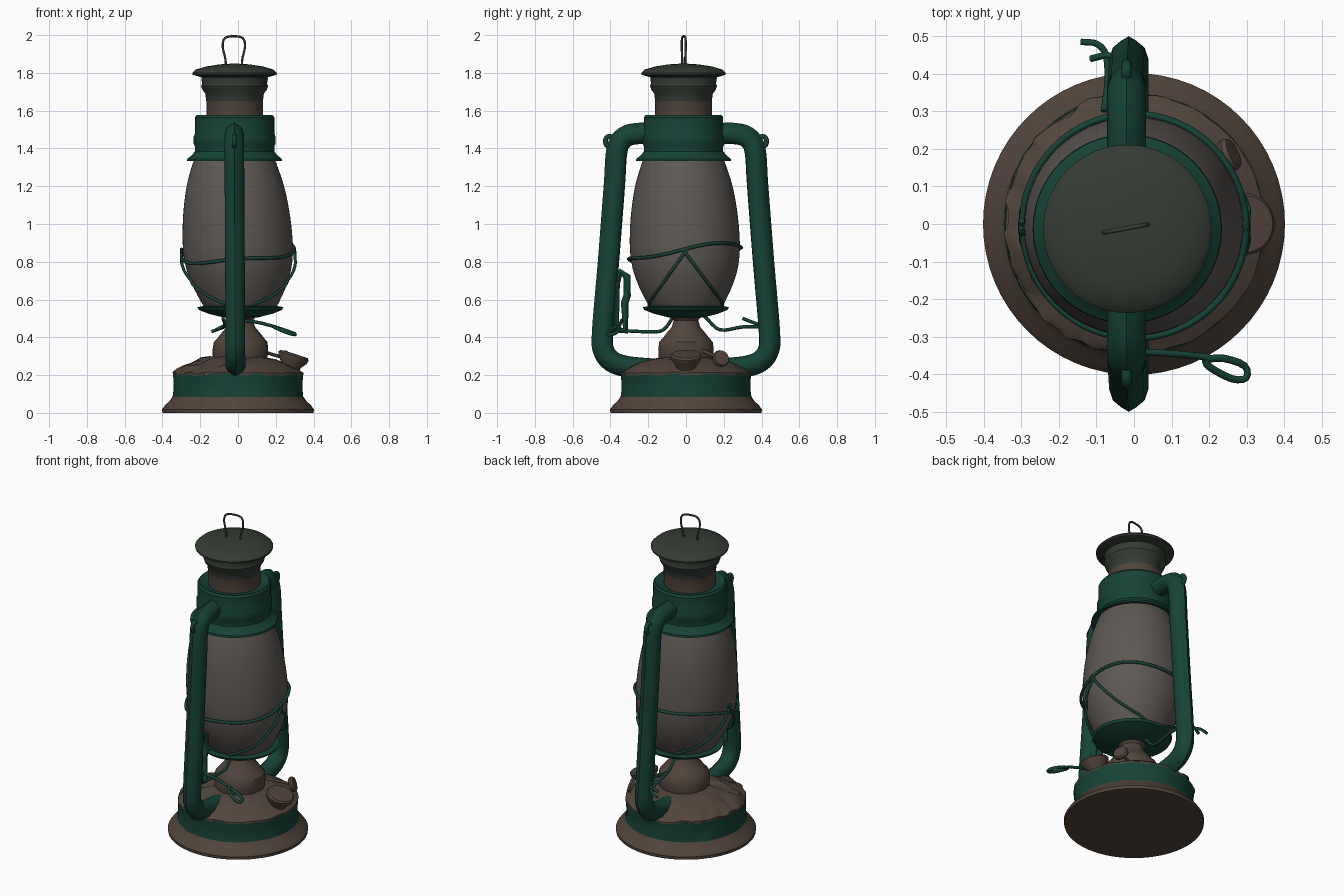
import bpy, bmesh
from math import sin, cos, asin, pi, radians
from mathutils import Vector, noise

if "Cube" in bpy.data.objects:
    bpy.data.objects.remove(bpy.data.objects["Cube"])


def material(name, rgb):
    m = bpy.data.materials.new(name)
    m.diffuse_color = (*rgb, 1)
    m.use_nodes = True
    m.node_tree.nodes["Principled BSDF"].inputs["Base Color"].default_value = m.diffuse_color
    return m


GREEN = material("green_paint", (0.008, 0.055, 0.036))
RUST = material("rusty_brown", (0.085, 0.06, 0.045))
DIRTY = material("dirty_green", (0.035, 0.045, 0.034))
GLASS = material("smoked_glass", (0.11, 0.097, 0.087))


def axis(z):
    # the lantern leans slightly above the burner
    t = min(max((z - 0.5) / 0.8, 0), 1)
    return 0.015 * min(z / 0.4, 1) - 0.033 * t, -0.013 * t


def catmull(pts, steps=6):
    p = [Vector(q) for q in pts]
    p = [2 * p[0] - p[1]] + p + [2 * p[-1] - p[-2]]
    out = []
    for i in range(1, len(p) - 2):
        a, b, c, d = p[i - 1:i + 3]
        for k in range(steps):
            t = k / steps
            out.append(0.5 * (2 * b + (c - a) * t + (2 * a - 5 * b + 4 * c - d) * t * t
                              + (3 * b - a - 3 * c + d) * t ** 3))
    return out + [p[-2]]


def finish(name, bm, mat, angle=35):
    bmesh.ops.remove_doubles(bm, verts=bm.verts, dist=1e-5)
    bmesh.ops.recalc_face_normals(bm, faces=bm.faces)
    me = bpy.data.meshes.new(name)
    bm.to_mesh(me)
    bm.free()
    me.materials.append(mat)
    ob = bpy.data.objects.new(name, me)
    bpy.context.collection.objects.link(ob)
    bpy.ops.object.select_all(action='DESELECT')
    ob.select_set(True)
    bpy.context.view_layer.objects.active = ob
    bpy.ops.object.shade_smooth_by_angle(angle=radians(angle))
    return ob


def bridge(bm, rings):
    n = len(rings[0])
    for a, b in zip(rings, rings[1:]):
        for i in range(n):
            bm.faces.new((a[i], a[(i + 1) % n], b[(i + 1) % n], b[i]))


def lathe(name, profile, mat, rough=0.0, n=64, lean=True):
    bm = bmesh.new()
    rings = []
    for r, z in profile:
        cx, cy = axis(z) if lean else (0, 0)
        ring = []
        for i in range(n):
            a = 2 * pi * i / n
            v = Vector((cx + r * cos(a), cy + r * sin(a), z))
            if rough and r > 0.05:
                k = rough * (1.5 if v.x < -0.05 else 0.5)
                v += noise.noise_vector(v * 16) * k
            ring.append(bm.verts.new(v))
        rings.append(ring)
    bridge(bm, rings)
    return finish(name, bm, mat)


def wire(name, pts, r, mat=GREEN, cyclic=False):
    cu = bpy.data.curves.new(name, 'CURVE')
    cu.dimensions = '3D'
    cu.bevel_depth, cu.bevel_resolution, cu.use_fill_caps = r, 2, True
    s = cu.splines.new('POLY')
    s.points.add(len(pts) - 1)
    for p, q in zip(s.points, pts):
        p.co = (*q, 1)
    s.use_cyclic_u = cyclic
    cu.materials.append(mat)
    ob = bpy.data.objects.new(name, cu)
    bpy.context.collection.objects.link(ob)
    bpy.ops.object.select_all(action='DESELECT')
    ob.select_set(True)
    bpy.context.view_layer.objects.active = ob
    bpy.ops.object.convert(target='MESH')
    bpy.ops.object.shade_smooth_by_angle(angle=radians(50))
    return bpy.context.object


# fuel tank: flange, painted drum, lumpy domed top
lathe("base_flange", [(0, 0), (0.4, 0), (0.402, 0.018), (0.385, 0.042), (0.362, 0.062),
                      (0.347, 0.085)], RUST, lean=False)
lathe("tank_drum", [(0.347, 0.08), (0.342, 0.12), (0.342, 0.16), (0.345, 0.205)], GREEN, 0.005, lean=False)
lathe("tank_top", [(0.345, 0.2), (0.345, 0.212), (0.325, 0.226), (0.29, 0.246), (0.25, 0.266),
                   (0.2, 0.284), (0.15, 0.292), (0.08, 0.295), (0, 0.295)], RUST, 0.013, 80, lean=False)

# burner and globe plate
lathe("burner", [(0.14, 0.27), (0.145, 0.3), (0.147, 0.335), (0.142, 0.375), (0.12, 0.4), (0.105, 0.42),
                 (0.075, 0.455), (0.065, 0.49), (0.085, 0.515), (0.11, 0.54), (0, 0.54)], RUST)
lathe("globe_plate", [(0, 0.5), (0.09, 0.505), (0.17, 0.525), (0.22, 0.545), (0.228, 0.56),
                      (0.2, 0.565), (0, 0.565)], GREEN)

# glass globe
globe = catmull([(0.19, 0.56), (0.208, 0.59), (0.247, 0.67), (0.277, 0.76), (0.29, 0.85), (0.29, 0.95),
                 (0.28, 1.07), (0.258, 1.2), (0.225, 1.31), (0.2, 1.37)], 4)
lathe("glass_globe", globe, GLASS)


def globe_radius(z):
    return min(globe, key=lambda p: abs(p[1] - z))[0]


# hood, chimney and cap
lathe("hood_band", [(0.19, 1.36), (0.235, 1.333), (0.252, 1.333), (0.25, 1.345), (0.225, 1.365),
                    (0.21, 1.385), (0.21, 1.41), (0.217, 1.425), (0.217, 1.46), (0.21, 1.48), (0.21, 1.565),
                    (0.2, 1.578), (0.185, 1.57), (0.14, 1.565)], GREEN)
lathe("chimney_lower", [(0.15, 1.55), (0.15, 1.68), (0.155, 1.69)], RUST)
lathe("chimney_upper", [(0.15, 1.65), (0.155, 1.69), (0.17, 1.71), (0.177, 1.73), (0.172, 1.745),
                        (0.177, 1.775), (0.15, 1.79)], DIRTY)
lathe("chimney_cap", [(0.14, 1.775), (0.18, 1.778), (0.222, 1.79), (0.224, 1.8), (0.205, 1.818),
                      (0.15, 1.834), (0.08, 1.845), (0, 1.85)], DIRTY)

# cap lifting loop, turned a little about the vertical
loop = catmull([(-0.045, 1.82), (-0.045, 1.87), (-0.06, 1.94), (-0.048, 1.984), (0, 1.994),
                (0.048, 1.984), (0.06, 1.94), (0.045, 1.87), (0.045, 1.82)], 4)
wire("cap_loop", [(-0.022 + p.x * cos(0.18), -0.012 + p.x * sin(0.18), p.y) for p in loop], 0.006, DIRTY)

# side tubes with a seam ridge along the outer edge, and their eyelets
path = catmull([(0.16, 1.475), (0.26, 1.475), (0.325, 1.455), (0.362, 1.39), (0.376, 1.2), (0.407, 0.8),
                (0.438, 0.43), (0.432, 0.33), (0.39, 0.275), (0.32, 0.25), (0.24, 0.24), (0.17, 0.235)])
half = [(0, 0.06), (0.02, 0.048), (0.042, 0.03), (0.052, 0), (0.042, -0.032), (0.02, -0.05)]
section = half + [(0, -0.053)] + [(-x, n) for x, n in half[:0:-1]]
for s, side in ((-1, "front"), (1, "back")):
    bm = bmesh.new()
    rings = []
    for i, p in enumerate(path):
        t = (path[min(i + 1, len(path) - 1)] - path[max(i - 1, 0)]).normalized()
        cx = -0.012 - 0.008 * p.y / 1.5
        rings.append([bm.verts.new((cx + x, s * (p.x - t.y * n), p.y + t.x * n)) for x, n in section])
    bridge(bm, rings)
    bm.faces.new(rings[0])
    bm.faces.new(rings[-1])
    finish(side + "_side_tube", bm, GREEN, 45)
    wire(side + "_eyelet", [(-0.02, s * 0.405 + 0.022 * cos(a * pi / 8), 1.437 + 0.028 * sin(a * pi / 8))
                            for a in range(16)], 0.013, GREEN, True)

# wire guard: tilted hoop and two crossing stays on each side
hoop = []
for i in range(64):
    a = 2 * pi * i / 64
    z = 0.845 + 0.022 * cos(a) + 0.042 * sin(a) + 0.012 * sin(3 * a)
    hoop.append((axis(z)[0] + 0.299 * cos(a), axis(z)[1] + 0.299 * sin(a), z))
wire("guard_hoop", hoop, 0.009, GREEN, True)
for mid, side in ((0, "right"), (pi, "left")):
    for d in (-1, 1):
        pts = []
        for k in range(17):
            t = k / 16
            z = 0.87 - 0.3 * t
            r = globe_radius(z) + 0.008 + 0.015 * sin(pi * t)
            a = mid + d * asin(min(0.95, (0.22 * t - 0.015) / r))
            pts.append((axis(z)[0] + r * cos(a), axis(z)[1] + r * sin(a), z))
        wire(f"{side}_guard_stay_{'front' if d < 0 else 'back'}", pts, 0.008)

# globe lift bracket, cross wires, lever with finger loop, rear hook
wire("lift_bracket", [(-0.01, -0.37, 0.44), (-0.01, -0.32, 0.435), (-0.01, -0.325, 0.58), (-0.01, -0.312, 0.62),
                      (-0.01, -0.312, 0.72), (-0.01, -0.345, 0.745), (-0.01, -0.37, 0.68)], 0.02, GREEN, True)
wire("front_lift_wire", catmull([(0, -0.33, 0.435), (0, -0.2, 0.43), (0, -0.12, 0.44), (0, -0.06, 0.52)], 4), 0.009)
wire("back_lift_wire", catmull([(0, 0.42, 0.455), (0, 0.3, 0.455), (0, 0.18, 0.44), (0, 0.1, 0.51)], 4), 0.009)
wire("wick_lever", catmull([(0.0, -0.34, 0.49), (0.1, -0.345, 0.48), (0.2, -0.355, 0.455)], 4), 0.009)
wire("lever_loop", catmull([(0.19, -0.36, 0.456), (0.24, -0.358, 0.44), (0.295, -0.378, 0.42), (0.298, -0.41, 0.415),
                            (0.26, -0.412, 0.425), (0.2, -0.38, 0.45), (0.19, -0.36, 0.456)], 3), 0.01)
wire("rear_hook", catmull([(-0.08, 0.3, 0.5), (-0.07, 0.38, 0.47), (-0.075, 0.45, 0.455), (-0.1, 0.48, 0.445),
                           (-0.14, 0.485, 0.43)], 4), 0.009)
wire("rear_hook_prong", [(-0.02, 0.44, 0.47), (-0.075, 0.45, 0.46), (-0.115, 0.44, 0.44)], 0.009)

# filler funnel with tilted cap, and wick knob
cap = lathe("filler_cap", [(0.05, -0.09), (0.055, -0.05), (0.078, -0.022), (0.083, 0), (0.075, 0.01), (0, 0.012)],
            RUST, n=32, lean=False)
cap.location, cap.rotation_euler = (0.295, 0.0, 0.302), (0, 0.3, 0)
knob = lathe("wick_knob", [(0, -0.014), (0.042, -0.014), (0.046, 0), (0.04, 0.012), (0, 0.014)],
             RUST, n=24, lean=False)
knob.location, knob.rotation_euler = (0.255, 0.185, 0.288), (0, 1.25, 0.45)
wire("wick_shaft", [(0.08, 0.06, 0.34), (0.255, 0.185, 0.288)], 0.009, RUST)
